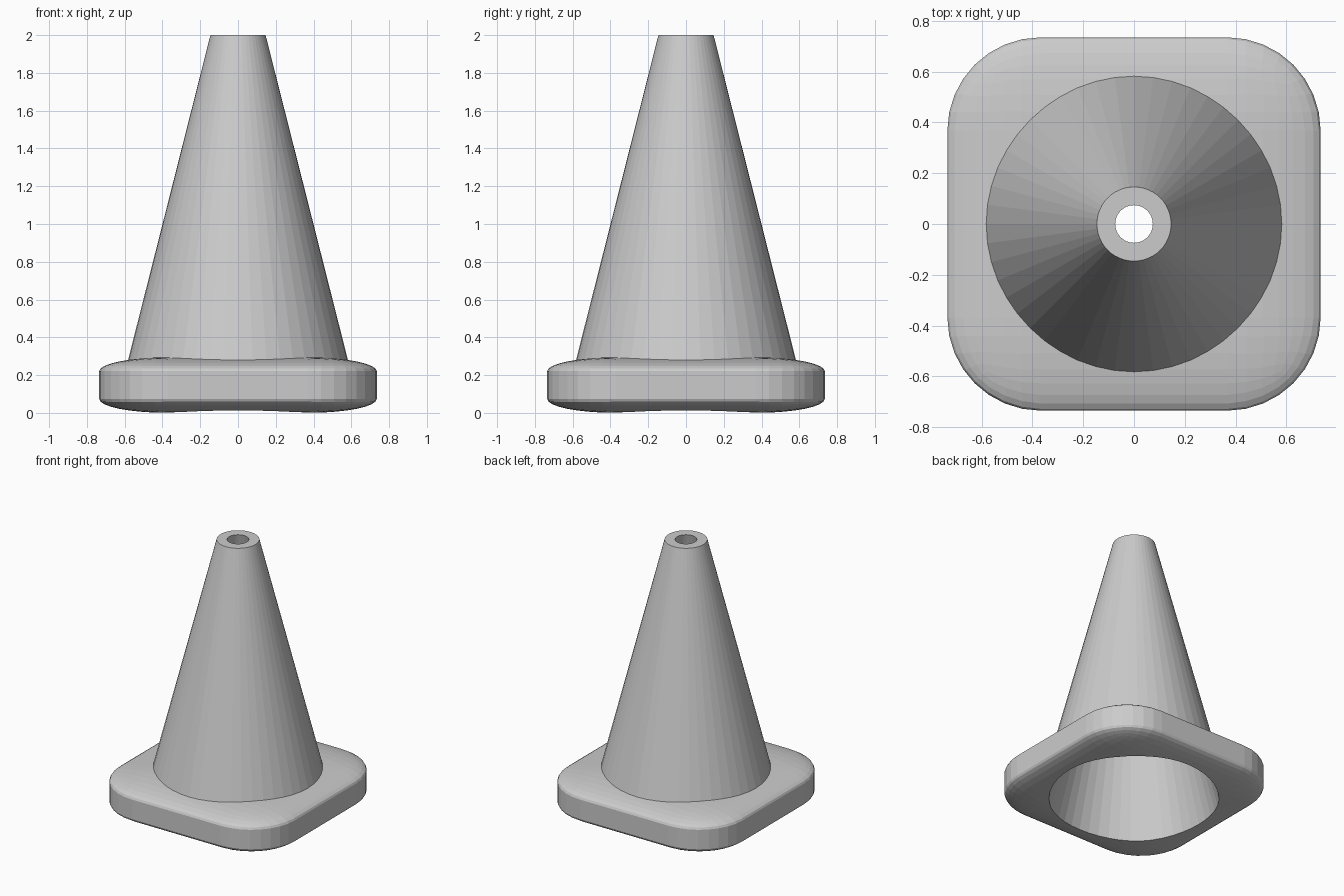
import bpy

if "Cube" in bpy.data.objects:
    bpy.data.objects.remove(bpy.data.objects["Cube"])

SIDES = 48


def frustum(name, z0, z1, radius_at):
    """Straight cone section whose radius follows radius_at(z)."""
    bpy.ops.mesh.primitive_cone_add(
        vertices=SIDES, radius1=radius_at(z0), radius2=radius_at(z1),
        depth=z1 - z0, location=(0, 0, (z0 + z1) / 2))
    obj = bpy.context.object
    obj.name = name
    return obj


def boolean(target, other, operation):
    mod = target.modifiers.new(operation.title(), 'BOOLEAN')
    mod.operation = operation
    mod.solver = 'EXACT'
    mod.object = other


# Cone wall: parallel outer and inner slopes
def outer_radius(z):
    return 0.146 + 0.2535 * (2 - z)


def inner_radius(z):
    return 0.074 + 0.2535 * (2 - z)


cone_body = frustum("cone_body", 0.15, 2.0, outer_radius)
cone_hollow = frustum("cone_hollow", -0.1, 2.1, inner_radius)
cone_hollow.hide_render = True

# Base: fully rounded cube, flattened so its bevels become elliptical
bpy.ops.mesh.primitive_cube_add(size=1.47, location=(0, 0, 0.147))
base = bpy.context.object
base.name = "traffic_cone"
base.scale.z = 0.2
bevel = base.modifiers.new("Rounding", 'BEVEL')
bevel.width = 0.3675
bevel.segments = 8
bevel.limit_method = 'NONE'

# Fuse the cone onto the base, then hollow out both
boolean(base, cone_body, 'UNION')
boolean(base, cone_hollow, 'DIFFERENCE')
bpy.context.view_layer.update()
for mod in list(base.modifiers):
    bpy.ops.object.modifier_apply(modifier=mod.name)
for helper in (cone_body, cone_hollow):
    bpy.data.objects.remove(helper, do_unlink=True)
bpy.ops.object.transform_apply(location=True, rotation=True, scale=True)
